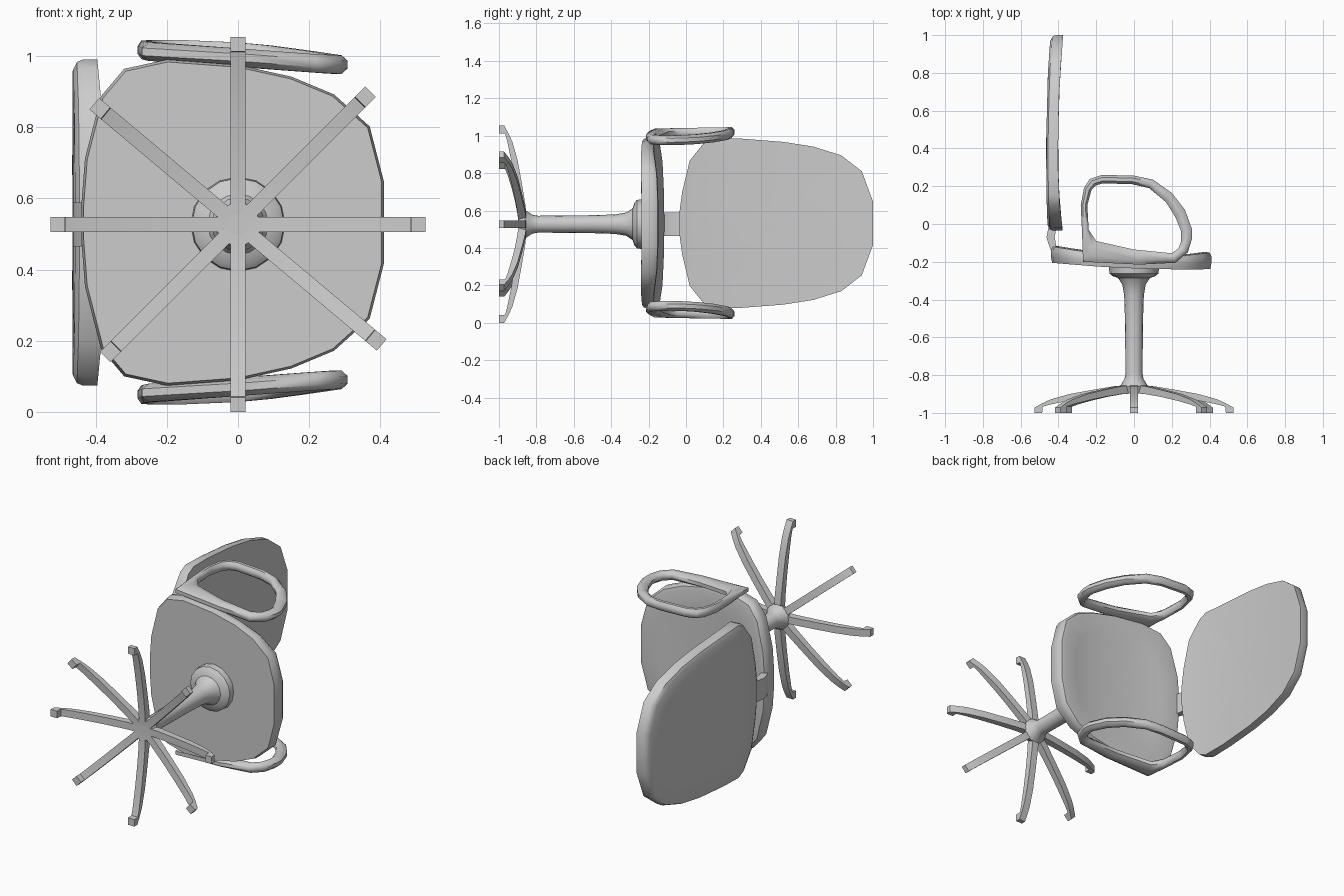
import bpy, bmesh, math
from mathutils import Vector

if "Cube" in bpy.data.objects:
    bpy.data.objects.remove(bpy.data.objects["Cube"])

ZC = 0.527   # lateral centre: the chair lies on its side, its own "up" is +y
grey = bpy.data.materials.new("light grey")
grey.diffuse_color = (0.6, 0.6, 0.6, 1)
grey.use_nodes = True
grey.node_tree.nodes["Principled BSDF"].inputs["Base Color"].default_value = grey.diffuse_color


def make(name, verts, faces, angle=35):
    me = bpy.data.meshes.new(name)
    me.from_pydata([tuple(v) for v in verts], [], faces)
    bm = bmesh.new()
    bm.from_mesh(me)
    bmesh.ops.recalc_face_normals(bm, faces=bm.faces)
    bm.to_mesh(me)
    bm.free()
    ob = bpy.data.objects.new(name, me)
    bpy.context.collection.objects.link(ob)
    me.materials.append(grey)
    bpy.ops.object.select_all(action='DESELECT')
    ob.select_set(True)
    bpy.context.view_layer.objects.active = ob
    bpy.ops.object.shade_smooth_by_angle(angle=math.radians(angle))
    return ob


def loft(name, rings, closed=False, angle=35):
    """Skin a list of equal-length rings; caps the ends unless closed."""
    n, m = len(rings[0]), len(rings)
    verts = [v for r in rings for v in r]
    faces = []
    for i in range(m if closed else m - 1):
        a, b = i * n, ((i + 1) % m) * n
        faces += [(a + j, a + (j + 1) % n, b + (j + 1) % n, b + j) for j in range(n)]
    if not closed:
        faces += [tuple(range(n)), tuple(range((m - 1) * n, m * n))]
    return make(name, verts, faces, angle)


def interp(pts, t):
    for (a, u), (b, v) in zip(pts, pts[1:]):
        if t <= b:
            return u + (v - u) * max(0, t - a) / (b - a)
    return pts[-1][1]


def pad(name, half, centre, near, far, layers, place):
    """Cushion from a mirrored half outline; layers = (scale, 0 near .. 1 far)."""
    outline = half + [(a, -b) for a, b in reversed(half)]
    rings = []
    for s, t in layers:
        ring = []
        for a, b in outline:
            u, w = centre + (a - centre) * s, b * s
            h = interp(near, u) * (1 - t) + interp(far, u) * t
            ring.append(place(u, h, w))
        rings.append(ring)
    return loft(name, rings, angle=40)


# Seat cushion: flat underside, rounded rim, dished top
seat_half = [(.41, .115), (.37, .27), (.27, .36), (.15, .41), (0, .443), (-.2, .458),
             (-.32, .432), (-.385, .355), (-.43, .18), (-.44, .05)]
pad("seat", seat_half, 0,
    [(-.44, -.205), (-.2, -.225), (0, -.235), (.3, -.242), (.41, -.238)],
    [(-.44, -.11), (-.3, -.135), (-.1, -.16), (.15, -.17), (.3, -.16), (.41, -.142)],
    [(.985, 0), (1, .35), (1, .7), (.975, .92), (.92, 1), (.7, 1), (.4, 1), (.1, 1)],
    lambda u, h, w: (u, h, ZC + .005 + w))

# Backrest: flat front, rounded rear shell
back_half = [(1, .115), (.94, .278), (.83, .363), (.68, .41), (.52, .435), (.3, .452),
             (.15, .458), (.10, .435), (.02, .335), (-.02, .17), (-.035, .06)]
pad("backrest", back_half, .45,
    [(-.035, -.377), (.1, -.393), (.3, -.402), (.6, -.40), (.8, -.39), (1, -.375)],
    [(-.035, -.457), (.1, -.462), (.4, -.466), (.8, -.456), (1, -.442)],
    [(.1, 0), (.5, 0), (.8, 0), (1, 0), (1, .6), (.985, .85), (.94, 1), (.7, 1), (.3, 1)],
    lambda u, h, w: (h, u, ZC + .005 + w))

# Curved strap joining seat and backrest
strap = [(-.41, -.45, .0), (-.413, -.455, -.03), (-.42, -.463, -.07),
         (-.415, -.455, -.1), (-.405, -.44, -.14)]
loft("back_bracket", [[(a, y, ZC - .062), (a, y, ZC + .062), (b, y, ZC + .062), (b, y, ZC - .062)]
                      for a, b, y in strap])

# Armrest loops: (outer x, outer y, inner x, inner y) stations
stations = [(-.27, -.2, -.20, -.09), (-.275, -.05, -.24, -.03), (-.282, .1, -.247, .1),
            (-.265, .19, -.225, .18), (-.235, .238, -.2, .205), (-.17, .26, -.165, .215),
            (0, .256, -.01, .211), (.1, .235, .08, .19), (.2, .165, .17, .115),
            (.27, .075, .22, .035), (.308, -.03, .25, -.04), (.308, -.075, .25, -.09),
            (.285, -.15, .235, -.13), (.22, -.205, .2, -.155), (.03, -.215, 0, -.135)]
for name, side in (("left_armrest", 1), ("right_armrest", -1)):
    rings = []
    for ox, oy, ix, iy in stations:
        o, i = Vector((ox, oy)), Vector((ix, iy))
        mid = (o + i) / 2
        bow = .018 * (mid.y + .2) / .43 * max(0, 1 - (mid.x / .33) ** 2)
        zc = .481 - .042 * (mid.x + .28) / .59 + bow
        ring = []
        for k in range(8):
            a = math.tau * (k + .5) / 8
            p = mid + (o - i) / 2 * math.cos(a) * 1.08
            ring.append((p.x, p.y, ZC + .006 + side * (zc + .028 * math.sin(a))))
        rings.append(ring)
    loft(name, rings, closed=True, angle=45)

# Column with flared top plate and foot hub
profile = [(-.897, .06), (-.86, .075), (-.845, .066), (-.82, .05), (-.79, .045), (-.5, .048),
           (-.38, .052), (-.32, .062), (-.285, .085), (-.275, .115), (-.262, .13), (-.225, .133)]
loft("column", [[(r * math.cos(math.tau * k / 16), y, ZC + r * math.sin(math.tau * k / 16))
                 for k in range(16)] for y, r in profile])

# Eight curved legs, each ending in a small square foot
leg = [(.03, -.853, -.897), (.1, -.858, -.9), (.22, -.878, -.915), (.34, -.9, -.935),
       (.44, -.928, -.955), (.484, -.948, -.967), (.486, -.949, -1), (.527, -.972, -1)]
for n, deg in enumerate((0, 45, 90, 140, 180, 225, 270, 320)):
    d = Vector((math.cos(math.radians(deg)), 0, math.sin(math.radians(deg))))
    s = Vector((-d.z, 0, d.x)) * .021
    c = Vector((0, 0, ZC))
    loft(f"leg_{n + 1}", [[c + d * r + s + Vector((0, t, 0)), c + d * r - s + Vector((0, t, 0)),
                           c + d * r - s + Vector((0, b, 0)), c + d * r + s + Vector((0, b, 0))]
                          for r, t, b in leg])
